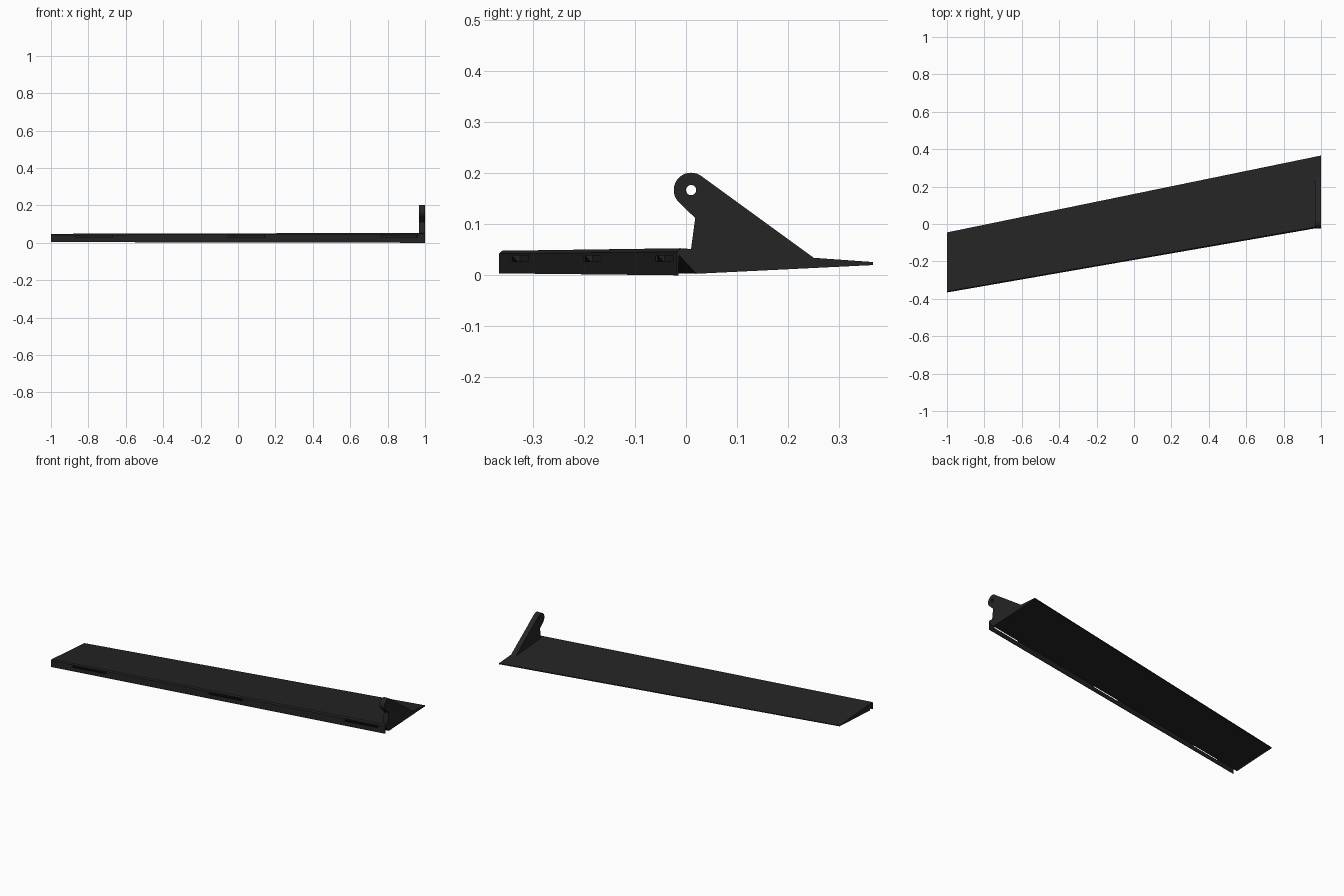
import bpy, bmesh, math
from mathutils import Matrix

if "Cube" in bpy.data.objects:
    bpy.data.objects.remove(bpy.data.objects["Cube"])

black = bpy.data.materials.new("matte_black")
black.diffuse_color = (0.018, 0.018, 0.018, 1)
black.use_nodes = True
black.node_tree.nodes["Principled BSDF"].inputs["Base Color"].default_value = black.diffuse_color

FRONT = -0.018            # leading edge y at the wide end
SWEEP = 0.174             # leading edge y change per unit x
TAPER = 0.836             # narrow end size relative to wide end


def new_object(name, bm):
    bmesh.ops.recalc_face_normals(bm, faces=bm.faces)
    mesh = bpy.data.meshes.new(name)
    bm.to_mesh(mesh)
    bm.free()
    obj = bpy.data.objects.new(name, mesh)
    bpy.context.collection.objects.link(obj)
    mesh.materials.append(black)
    return obj


# Flap panel: wedge section with a hinge lip and bevelled groove, lofted with taper
section = [(0.0, 0.046), (0.007, 0.053), (0.384, 0.026), (0.384, 0.020),
           (0.038, 0.003), (0.004, 0.040), (0.003, 0.0), (0.0, 0.0)]
bm = bmesh.new()
rings = []
for x, scale in ((-1, TAPER), (1, 1)):
    front = FRONT + SWEEP * (x - 1)
    rings.append([bm.verts.new((x, front + d * scale, 0.023 + (z - 0.023) * scale))
                  for d, z in section])
n = len(section)
for i in range(n):
    j = (i + 1) % n
    bm.faces.new((rings[0][i], rings[0][j], rings[1][j], rings[1][i]))
for ring in rings:
    bm.faces.new(ring)
panel = new_object("flap_panel", bm)

# Hinge slots cut through the leading edge
bm = bmesh.new()
for x in (-0.77, 0.045, 0.86):
    place = (Matrix.Translation((x, FRONT + SWEEP * (x - 1), 0.033))
             @ Matrix.Rotation(math.atan(SWEEP), 4, 'Z')
             @ Matrix.Diagonal((0.2, 0.036, 0.011, 1)))
    bmesh.ops.create_cube(bm, size=1, matrix=place)
cutter = new_object("slot_cutter", bm)
cutter.hide_render = True
cut = panel.modifiers.new("hinge_slots", 'BOOLEAN')
cut.operation = 'DIFFERENCE'
cut.solver = 'EXACT'
cut.object = cutter
bpy.context.view_layer.objects.active = panel
panel.select_set(True)
bpy.ops.object.modifier_apply(modifier=cut.name)
bpy.data.objects.remove(cutter)
panel.select_set(False)


# Control horn: flat plate with a rounded eye and a pin hole
def arc(radius, start, end, count):
    return [(0.01 + radius * math.cos(math.radians(start + (end - start) * i / count)),
             0.167 + radius * math.sin(math.radians(start + (end - start) * i / count)))
            for i in range(count + 1)]


outline = arc(0.034, 55, 235, 20) + [(0.018, 0.112), (0.009, 0.045),
                                     (0.13, 0.036), (0.252, 0.033)]
hole = arc(0.010, 0, 360, 24)[:-1]
curve = bpy.data.curves.new("control_horn", 'CURVE')
curve.dimensions = '2D'
curve.fill_mode = 'BOTH'
curve.extrude = 0.016
for points in (outline, hole):
    spline = curve.splines.new('POLY')
    spline.points.add(len(points) - 1)
    for p, (y, z) in zip(spline.points, points):
        p.co = (y, z, 0, 1)
    spline.use_cyclic_u = True
curve.materials.append(black)
horn = bpy.data.objects.new("control_horn", curve)
bpy.context.collection.objects.link(horn)
horn.rotation_euler = (math.pi / 2, 0, math.pi / 2)
horn.location.x = 0.984
bpy.context.view_layer.objects.active = horn
horn.select_set(True)
bpy.ops.object.convert(target='MESH')
bpy.ops.object.shade_smooth_by_angle(angle=math.radians(30))
